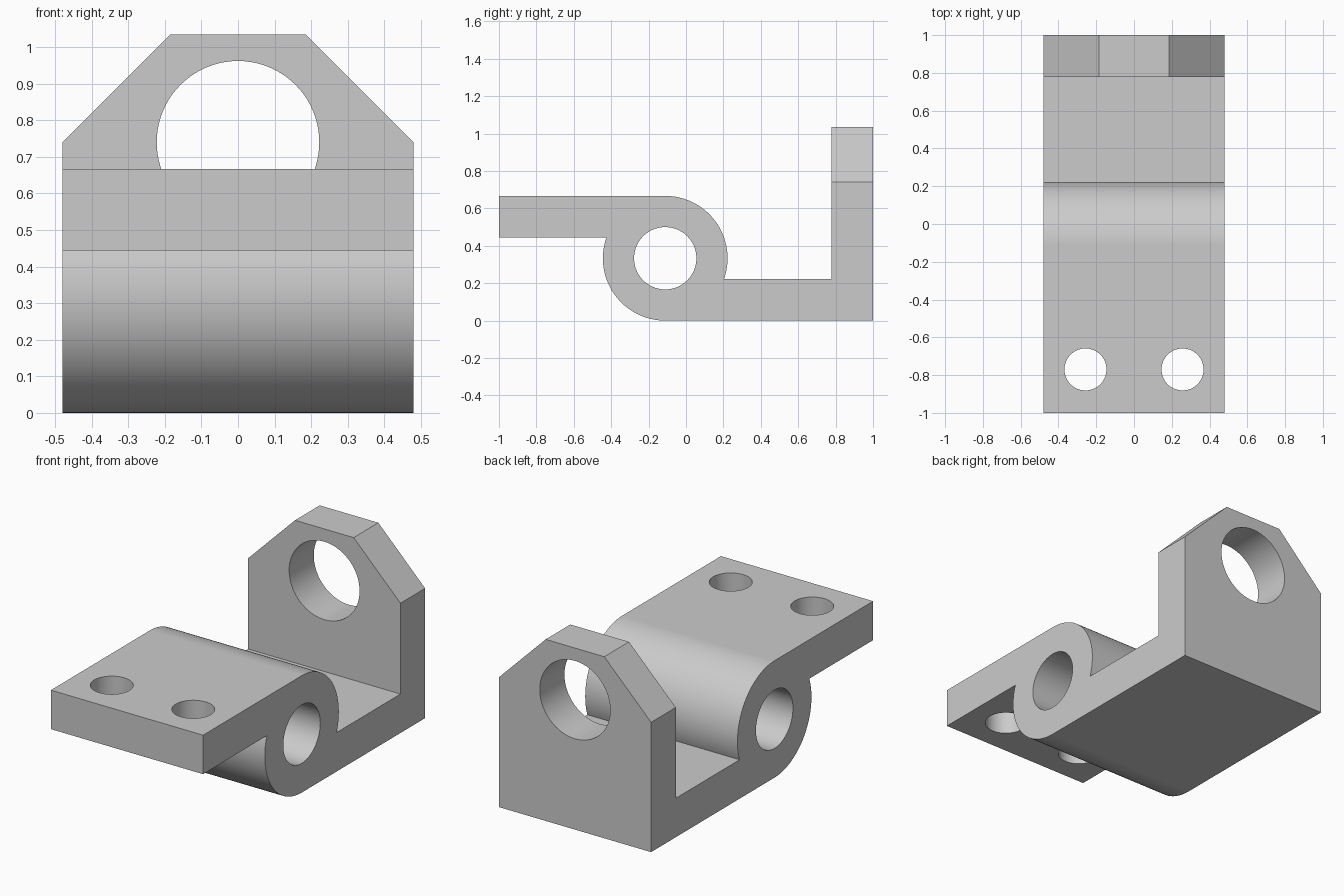
import bpy, bmesh
from math import asin, cos, sin, pi, radians
from mathutils import Matrix, Vector

cube = bpy.data.objects.get("Cube")
if cube:
    bpy.data.objects.remove(cube, do_unlink=True)

HALF_W = 0.48
T = 2 / 9            # plate thickness
R = 1 / 3            # knuckle radius
CY, CZ = -1 / 9, R   # knuckle centre
TOP = 1.035
SIDE_TOP = 0.74

grey = bpy.data.materials.new("plain grey")
grey.use_nodes = True
colour = (0.6, 0.6, 0.6, 1)
grey.diffuse_color = colour
grey.node_tree.nodes["Principled BSDF"].inputs["Base Color"].default_value = colour


def arc(start, end, steps=48):
    angles = [start + (end - start) * i / steps for i in range(steps + 1)]
    return [(CY + R * cos(a), CZ + R * sin(a)) for a in angles]


# Side profile: front plate, knuckle, base and upright
dip = asin((R - T) / R)
profile = [(-1, 2 * R - T), (-1, 2 * R)]
profile += arc(pi / 2, -dip)
profile += [(1 - T, T), (1 - T, TOP), (1, TOP), (1, 0)]
profile += arc(-pi / 2, -pi - dip)

bm = bmesh.new()
side = bm.faces.new([bm.verts.new((-HALF_W, y, z)) for y, z in profile])
ext = bmesh.ops.extrude_face_region(bm, geom=[side])["geom"]
moved = [v for v in ext if isinstance(v, bmesh.types.BMVert)]
bmesh.ops.translate(bm, verts=moved, vec=(2 * HALF_W, 0, 0))

# Slanted upper corners of the upright
for s in (-1, 1):
    geom = bm.verts[:] + bm.edges[:] + bm.faces[:]
    cut = bmesh.ops.bisect_plane(bm, geom=geom, plane_co=(s * HALF_W, 0, SIDE_TOP),
                                 plane_no=(s, 0, 1), clear_outer=True)["geom_cut"]
    bmesh.ops.holes_fill(bm, edges=[e for e in cut if isinstance(e, bmesh.types.BMEdge)])
bmesh.ops.recalc_face_normals(bm, faces=bm.faces[:])

mesh = bpy.data.meshes.new("hinge_bracket")
bm.to_mesh(mesh)
bm.free()
mesh.materials.append(grey)
bracket = bpy.data.objects.new("hinge_bracket", mesh)
bpy.context.collection.objects.link(bracket)
bpy.context.view_layer.objects.active = bracket


def drill(name, centre, axis, radius, depth):
    """Cut a round hole through the bracket."""
    bm = bmesh.new()
    turn = Vector((0, 0, 1)).rotation_difference(Vector(axis)).to_matrix().to_4x4()
    bmesh.ops.create_cone(bm, cap_ends=True, segments=80, radius1=radius, radius2=radius,
                          depth=depth, matrix=Matrix.Translation(centre) @ turn)
    data = bpy.data.meshes.new(name)
    bm.to_mesh(data)
    bm.free()
    data.materials.append(grey)
    cutter = bpy.data.objects.new(name, data)
    cutter.hide_render = True
    bpy.context.collection.objects.link(cutter)
    mod = bracket.modifiers.new(name, 'BOOLEAN')
    mod.operation = 'DIFFERENCE'
    mod.solver = 'EXACT'
    mod.object = cutter
    bpy.ops.object.modifier_apply(modifier=name)
    bpy.data.objects.remove(cutter, do_unlink=True)


drill("pin_hole", (0, CY, CZ), (1, 0, 0), R / 2, 1.4)
drill("upright_hole", (0, 1 - T / 2, SIDE_TOP), (0, 1, 0), T, 0.4)
for s in (-1, 1):
    drill("screw_hole", (s * 0.257, -0.77, 2 * R - T / 2), (0, 0, 1), T / 2, 0.4)

# Smooth curves, crisp edges, flat plates
bpy.ops.object.select_all(action='DESELECT')
bracket.select_set(True)
bpy.ops.object.shade_smooth_by_angle(angle=radians(25))
flat = bracket.modifiers.new("flat_plates", 'WEIGHTED_NORMAL')
flat.keep_sharp = True
